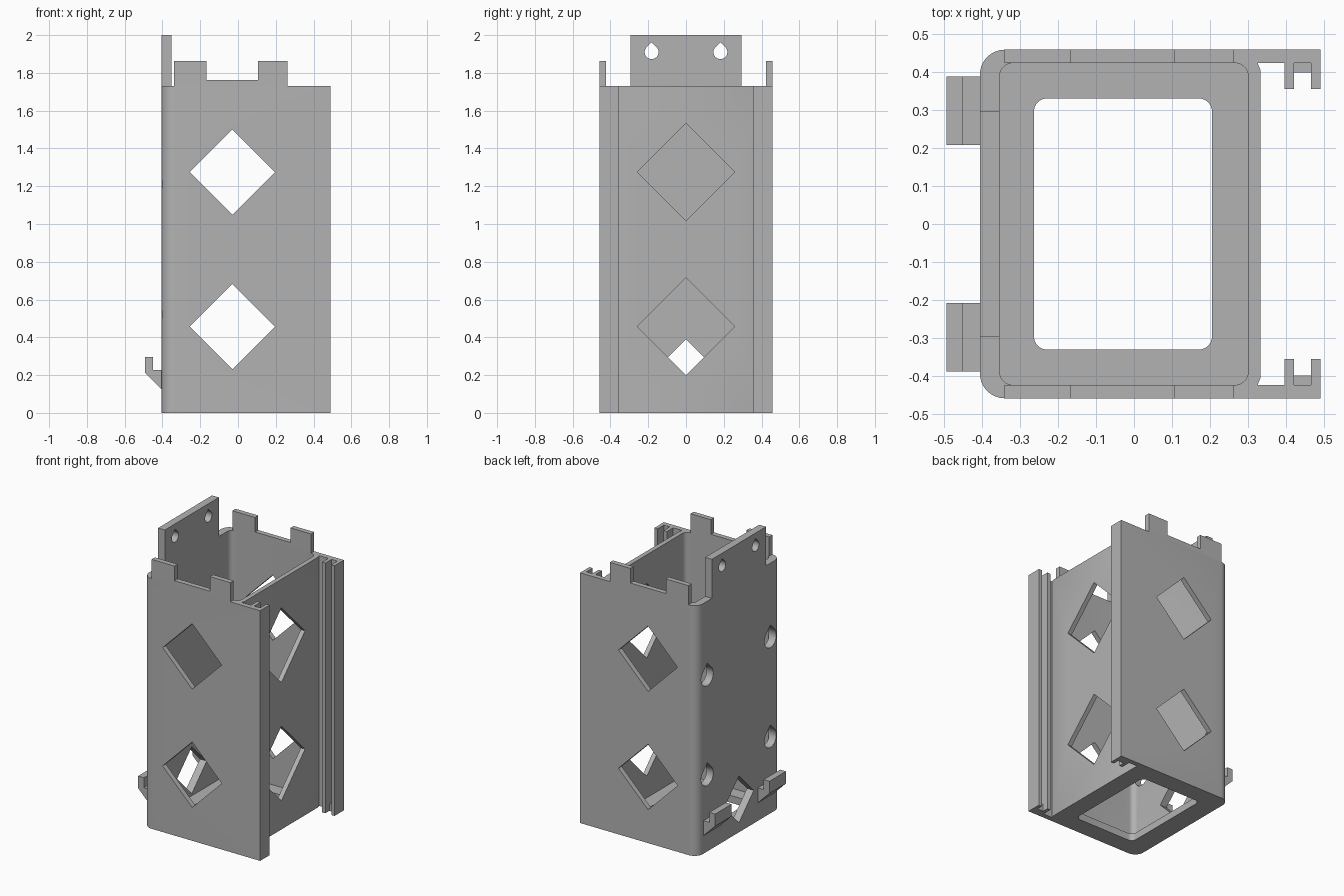
import bpy, bmesh, math
from mathutils import Vector

cube = bpy.data.objects.get("Cube")
if cube:
    bpy.data.objects.remove(cube, do_unlink=True)

grey = bpy.data.materials.new("plain grey")
grey.use_nodes = True
colour = (0.45, 0.45, 0.45, 1)
grey.diffuse_color = colour
grey.node_tree.nodes["Principled BSDF"].inputs["Base Color"].default_value = colour

# Maps profile coordinates (a, b) and extrusion depth c to x, y, z
AXES = {
    "z": lambda a, b, c: (a, b, c),
    "y": lambda a, b, c: (a, c, b),
    "x": lambda a, b, c: (c, a, b),
}


def prism(name, points, axis, low, high):
    """Extrude a closed profile along an axis."""
    bm = bmesh.new()
    place = AXES[axis]
    face = bm.faces.new([bm.verts.new(place(a, b, low)) for a, b in points])
    moved = bmesh.ops.extrude_face_region(bm, geom=[face])["geom"]
    verts = [v for v in moved if isinstance(v, bmesh.types.BMVert)]
    bmesh.ops.translate(bm, verts=verts, vec=Vector(place(0, 0, high - low)))
    bmesh.ops.recalc_face_normals(bm, faces=bm.faces)
    mesh = bpy.data.meshes.new(name)
    bm.to_mesh(mesh)
    bm.free()
    mesh.materials.append(grey)
    obj = bpy.data.objects.new(name, mesh)
    bpy.context.collection.objects.link(obj)
    return obj


def arc(ca, cb, r, start, end, steps=8):
    angles = [math.radians(start + (end - start) * i / steps) for i in range(steps + 1)]
    return [(ca + r * math.cos(t), cb + r * math.sin(t)) for t in angles]


def rect(a0, a1, b0, b1):
    return [(a0, b0), (a1, b0), (a1, b1), (a0, b1)]


def rounded_rect(a0, a1, b0, b1, r):
    corners = [(a1 - r, b1 - r), (a0 + r, b1 - r), (a0 + r, b0 + r), (a1 - r, b0 + r)]
    return [p for i, (a, b) in enumerate(corners) for p in arc(a, b, r, 90 * i, 90 * i + 90)]


def diamond(a, b, h):
    return [(a + h, b), (a, b + h), (a - h, b), (a, b - h)]


def teardrop(a, b, r):
    return arc(a, b, r, 135, 405, 18) + [(a, b + r * math.sqrt(2))]


def cut(target, cutter):
    cutter.hide_render = True
    mod = target.modifiers.new("cut", "BOOLEAN")
    mod.operation = "DIFFERENCE"
    mod.solver = "EXACT"
    mod.object = cutter
    bpy.context.view_layer.objects.active = target
    bpy.ops.object.modifier_apply(modifier=mod.name)
    bpy.data.objects.remove(cutter, do_unlink=True)


BACK, INNER, WALL, OUT = -0.405, -0.353, 0.423, 0.458
TOP = 1.73

# Housing with slotted rails along the open side
half = arc(-0.34, 0.393, 0.065, 180, 90) + [
    (0.49, OUT), (0.49, 0.355), (0.465, 0.355), (0.465, WALL), (0.42, WALL),
    (0.42, 0.355), (0.395, 0.355), (0.395, WALL), (0.325, WALL), (0.332, 0.405)]
outline = half + [(x, -y) for x, y in reversed(half)]
housing = prism("housing", outline, "z", 0, TOP)
cut(housing, prism("cavity", rounded_rect(INNER, 0.3, -WALL, WALL, 0.035), "z", 0.05, 2.2))
cut(housing, prism("floor_opening", rounded_rect(-0.263, 0.205, -0.33, 0.33, 0.035), "z", -0.1, 0.2))

# Windows through the side walls and the inner wall, round ports in the hook wall
for z in (0.457, 1.275):
    cut(housing, prism("side_window", diamond(-0.03, z, 0.226), "y", -1, 1))
    cut(housing, prism("inner_window", diamond(0, z, 0.258), "x", 0.2, 0.6))
cut(housing, prism("small_window", diamond(0, 0.228, 0.162), "x", -0.6, -0.2))
for z in (0.52, 1.21):
    for y in (-0.345, 0.345):
        cut(housing, prism("port", teardrop(y, z, 0.065), "x", -0.6, -0.34))

# Mounting plate with two teardrop holes
plate = prism("mounting_plate", rect(-0.295, 0.295, TOP, 2), "x", BACK, INNER)
for y in (-0.182, 0.182):
    cut(plate, prism("plate_hole", teardrop(y, 1.91, 0.037), "x", -0.6, -0.2))

# Mirrored parts: notched crest, hook and rail stop
crest = [(-0.34, TOP), (0.262, TOP), (0.262, 1.863), (0.105, 1.863),
         (0.105, 1.762), (-0.166, 1.762), (-0.166, 1.863), (-0.34, 1.863)]
hook = [(BACK, 0.125), (BACK, 0.228), (-0.449, 0.228), (-0.449, 0.297),
        (-0.493, 0.297), (-0.493, 0.213)]
for side, s in (("left", 1), ("right", -1)):
    end = "back" if s > 0 else "front"
    for name, shape, lo, hi in (("crest", crest, WALL, OUT),
                                ("hook", hook, 0.207, 0.387)):
        prism(end + "_" + name, shape, "y", *sorted((s * lo, s * hi)))
    prism(end + "_rail_stop", rect(0.42, 0.465, *sorted((s * 0.398, s * WALL))), "z", 0, 0.05)

# Smooth the rounded corners and keep edges sharp
for obj in bpy.context.scene.objects:
    obj.select_set(obj.type == "MESH")
bpy.context.view_layer.objects.active = housing
bpy.ops.object.shade_smooth_by_angle(angle=math.radians(30))
